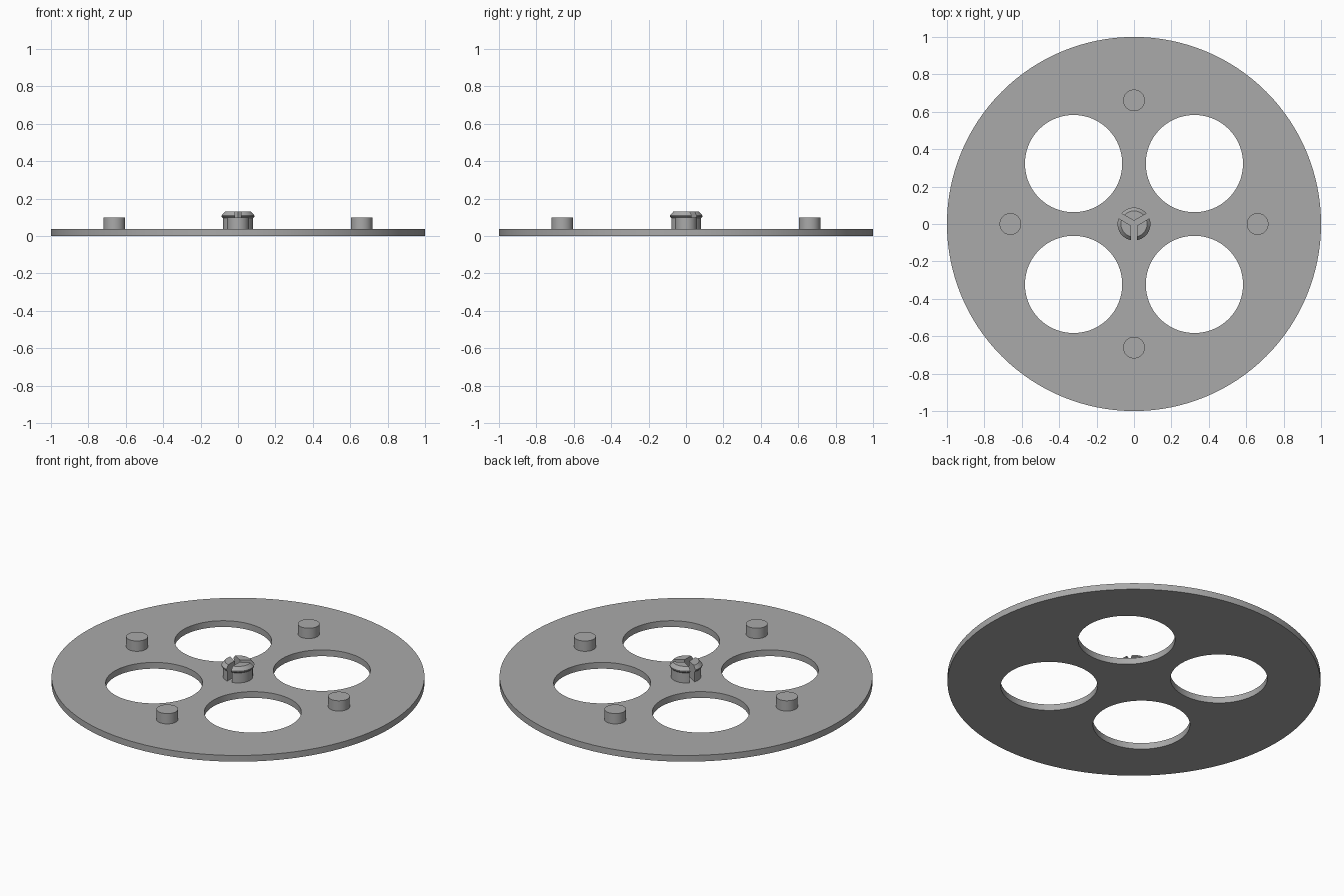
import bpy, bmesh
from math import sin, cos, asin, pi, radians

default = bpy.data.objects.get("Cube")
if default:
    bpy.data.objects.remove(default, do_unlink=True)

PLATE_TOP = 0.037

grey = bpy.data.materials.new("plain grey")
grey.use_nodes = True
colour = (0.4, 0.4, 0.4, 1)
grey.diffuse_color = colour
grey.node_tree.nodes["Principled BSDF"].inputs["Base Color"].default_value = colour


def smooth(obj):
    bpy.ops.object.select_all(action='DESELECT')
    obj.select_set(True)
    bpy.context.view_layer.objects.active = obj
    bpy.ops.object.shade_smooth_by_angle(angle=radians(30))


def cylinder(name, x, y, radius, bottom, top, sides):
    bpy.ops.mesh.primitive_cylinder_add(vertices=sides, radius=radius, depth=top - bottom,
                                        location=(x, y, (bottom + top) / 2))
    obj = bpy.context.object
    obj.name = name
    obj.data.materials.append(grey)
    return obj


# Round plate with four large holes
plate = cylinder("plate", 0, 0, 1, 0, PLATE_TOP, 128)
cutters = []
for sx in (-1, 1):
    for sy in (-1, 1):
        cutter = cylinder("hole_cutter", sx * 0.323, sy * 0.323, 0.26, -0.1, 0.2, 96)
        cutter.hide_render = True
        cutters.append(cutter)
        cut = plate.modifiers.new("hole", 'BOOLEAN')
        cut.operation = 'DIFFERENCE'
        cut.solver = 'EXACT'
        cut.object = cutter
bpy.ops.object.select_all(action='DESELECT')
plate.select_set(True)
bpy.context.view_layer.objects.active = plate
for modifier in list(plate.modifiers):
    bpy.ops.object.modifier_apply(modifier=modifier.name)
for cutter in cutters:
    bpy.data.objects.remove(cutter, do_unlink=True)
smooth(plate)

# Four short pegs between the holes
for side, x, y in (("left", 1, 0), ("right", -1, 0), ("back", 0, 1), ("front", 0, -1)):
    smooth(cylinder(side + "_peg", x * 0.661, y * 0.661, 0.058, PLATE_TOP - 0.005, 0.098, 48))


# Central snap clip: three solid wedges with a flared, chamfered lip
def prong(name, direction, gap=0.015, steps=16):
    profile = [(0.08, PLATE_TOP - 0.005), (0.08, 0.096), (0.088, 0.104),
               (0.088, 0.11), (0.07, 0.13)]
    bm = bmesh.new()
    rings = []
    for r, z in profile:
        half = pi / 3 - asin(gap / r)
        apex = gap / sin(pi / 3)
        points = [(apex * cos(direction), apex * sin(direction))]
        for i in range(steps + 1):
            a = direction - half + 2 * half * i / steps
            points.append((r * cos(a), r * sin(a)))
        rings.append([bm.verts.new((x, y, z)) for x, y in points])
    count = steps + 2
    for low, high in zip(rings, rings[1:]):
        for i in range(count):
            j = (i + 1) % count
            bm.faces.new((low[i], low[j], high[j], high[i]))
    bm.faces.new(rings[0][::-1])
    bm.faces.new(rings[-1])
    bmesh.ops.recalc_face_normals(bm, faces=bm.faces)
    mesh = bpy.data.meshes.new(name)
    bm.to_mesh(mesh)
    bm.free()
    mesh.materials.append(grey)
    obj = bpy.data.objects.new(name, mesh)
    bpy.context.collection.objects.link(obj)
    smooth(obj)


for side, angle in (("back", 90), ("right", 210), ("left", 330)):
    prong(side + "_clip_prong", radians(angle))
